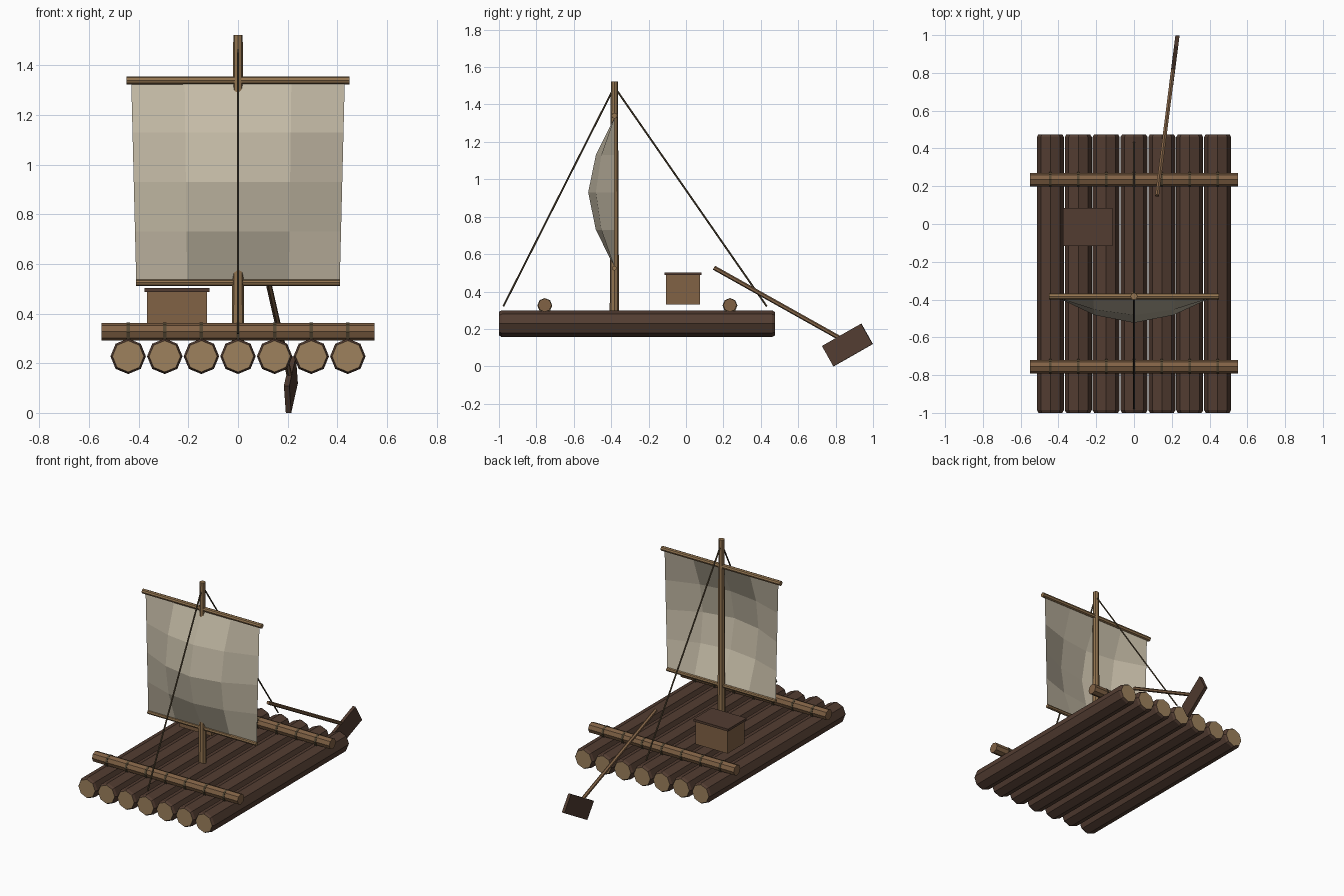
import bpy, bmesh, math
from mathutils import Vector, Euler

if "Cube" in bpy.data.objects:
    bpy.data.objects.remove(bpy.data.objects["Cube"])


def material(name, rgb):
    m = bpy.data.materials.new(name)
    m.diffuse_color = (*rgb, 1)
    m.use_nodes = True
    m.node_tree.nodes["Principled BSDF"].inputs["Base Color"].default_value = m.diffuse_color
    return m


BARK = material("dark bark", (0.085, 0.046, 0.031))
CUT = material("cut wood", (0.34, 0.22, 0.11))
SPAR = material("pale spar wood", (0.29, 0.175, 0.08))
BROWN = material("brown wood", (0.22, 0.122, 0.06))
CANVAS = material("canvas", (0.56, 0.50, 0.385))
ROPE = material("rope", (0.091, 0.065, 0.034))


def make(name, bm, *mats):
    bmesh.ops.recalc_face_normals(bm, faces=bm.faces)
    mesh = bpy.data.meshes.new(name)
    bm.to_mesh(mesh)
    bm.free()
    for m in mats:
        mesh.materials.append(m)
    obj = bpy.data.objects.new(name, mesh)
    bpy.context.collection.objects.link(obj)
    return obj


def pole(name, a, b, r1, r2, mat, sides=8):
    """Tapered pole from point a to point b."""
    a, b = Vector(a), Vector(b)
    bm = bmesh.new()
    bmesh.ops.create_cone(bm, cap_ends=True, segments=sides,
                          radius1=r1, radius2=r2, depth=(b - a).length)
    obj = make(name, bm, mat)
    obj.rotation_euler = (b - a).to_track_quat('Z', 'Y').to_euler()
    obj.location = (a + b) / 2
    return obj


def box(name, centre, size, mat, rot=(0, 0, 0)):
    bm = bmesh.new()
    bmesh.ops.create_cube(bm, size=1)
    bmesh.ops.scale(bm, vec=size, verts=bm.verts)
    obj = make(name, bm, mat)
    obj.location = centre
    obj.rotation_euler = Euler(rot)
    return obj


def log(name, x):
    """Octagonal log with chamfered bark rim and pale cut ends."""
    bm = bmesh.new()
    rings = []
    for y, r in ((-1, 0.063), (-0.985, 0.0715), (0.46, 0.0715), (0.475, 0.063)):
        rings.append([bm.verts.new((x + r * math.cos(k * math.pi / 4), y,
                                    0.228 + r * math.sin(k * math.pi / 4)))
                      for k in range(8)])
    for p, q in zip(rings, rings[1:]):
        for k in range(8):
            j = (k + 1) % 8
            bm.faces.new((p[k], p[j], q[j], q[k]))
    for end in (rings[0], rings[-1]):
        bm.faces.new(end).material_index = 1
    make(name, bm, BARK, CUT)


# Deck logs
log_x = [(i - 3) * 0.1475 for i in range(7)]
for i, x in enumerate(log_x):
    log(f"deck_log_{i + 1}", x)

# Cross beams with a rope lashing over every log
for side, y in (("front", -0.755), ("back", 0.235)):
    pole(f"{side}_cross_beam", (-0.55, y, 0.327), (0.55, y, 0.327), 0.036, 0.036, BROWN)
    for i, x in enumerate(log_x):
        pole(f"{side}_lashing_{i + 1}", (x - 0.007, y, 0.325), (x + 0.007, y, 0.325),
             0.040, 0.040, ROPE)

# Mast and yards
MY = -0.383
pole("mast", (0, MY, 0.27), (0, MY, 1.523), 0.025, 0.019, SPAR)
pole("upper_yard", (-0.45, MY, 1.34), (0.45, MY, 1.34), 0.016, 0.016, SPAR)
pole("lower_yard", (-0.41, MY, 0.525), (0.41, MY, 0.525), 0.013, 0.013, SPAR)

# Billowing sail: 4 x 4 flat panels
bm = bmesh.new()
N = 4
grid = []
for j in range(N + 1):
    v = j / N
    half = 0.41 + 0.02 * v
    grid.append([bm.verts.new((half * (2 * i / N - 1),
                               MY - 0.14 * math.sin(math.pi * i / N) * math.sin(math.pi * v),
                               0.53 + 0.80 * v)) for i in range(N + 1)])
for j in range(N):
    for i in range(N):
        bm.faces.new((grid[j][i], grid[j][i + 1], grid[j + 1][i + 1], grid[j + 1][i]))
make("sail", bm, CANVAS)

# Stays
pole("forestay", (0, -0.385, 1.49), (0, -0.977, 0.32), 0.005, 0.005, ROPE, 6)
pole("backstay", (0, -0.38, 1.49), (0, 0.432, 0.32), 0.005, 0.005, ROPE, 6)

# Cargo box and lid
box("cargo_box", (-0.246, -0.016, 0.409), (0.242, 0.182, 0.158), BROWN)
box("cargo_lid", (-0.246, -0.016, 0.495), (0.262, 0.20, 0.016), BARK)

# Steering oar
pole("oar_shaft", (0.122, 0.15, 0.527), (0.207, 0.82, 0.152), 0.012, 0.012, BROWN, 6)
box("oar_blade", (0.213, 0.863, 0.114), (0.022, 0.242, 0.125), BARK,
    (math.radians(29.5), 0, math.radians(-7.3)))
